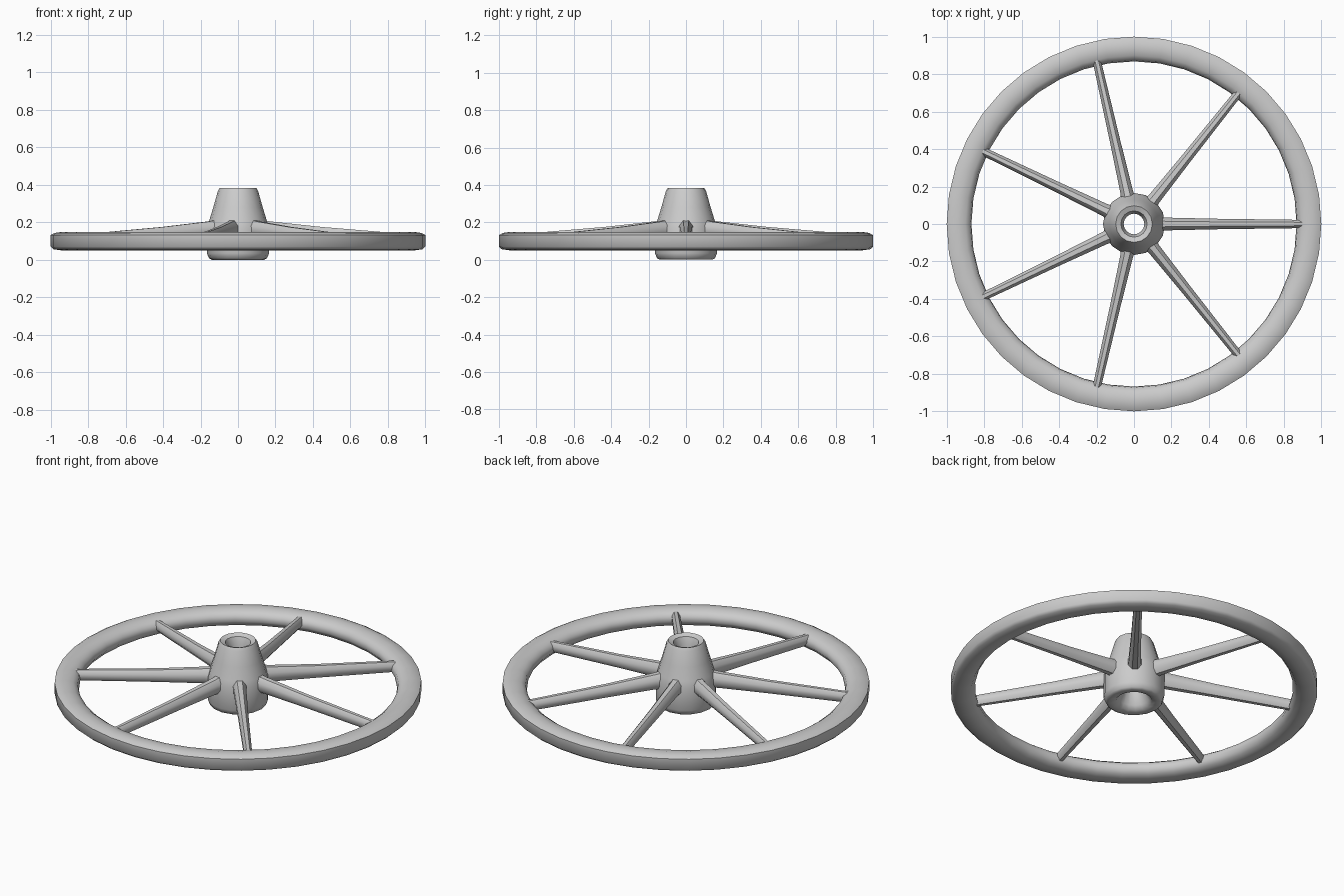
import bpy, bmesh, math

if "Cube" in bpy.data.objects:
    bpy.data.objects.remove(bpy.data.objects["Cube"])


def finish(name, bm, angle):
    bmesh.ops.recalc_face_normals(bm, faces=bm.faces)
    mesh = bpy.data.meshes.new(name)
    bm.to_mesh(mesh)
    bm.free()
    obj = bpy.data.objects.new(name, mesh)
    bpy.context.collection.objects.link(obj)
    bpy.ops.object.select_all(action='DESELECT')
    obj.select_set(True)
    bpy.context.view_layer.objects.active = obj
    bpy.ops.object.shade_smooth_by_angle(angle=math.radians(angle))
    return obj


def skin(bm, rings, close_ends):
    """Join rings of points with quads; wrap round, or cap both ends."""
    rows = [[bm.verts.new(p) for p in ring] for ring in rings]
    n = len(rows[0])
    pairs = list(zip(rows, rows[1:]))
    if not close_ends:
        pairs.append((rows[-1], rows[0]))
    for a, b in pairs:
        for i in range(n):
            j = (i + 1) % n
            bm.faces.new((a[i], a[j], b[j], b[i]))
    if close_ends:
        bm.faces.new(rows[0])
        bm.faces.new(rows[-1])


def lathe(name, profile, sides, angle):
    """Revolve a closed (radius, z) profile about z."""
    bm = bmesh.new()
    rings = []
    for k in range(sides):
        a = math.tau * k / sides
        rings.append([(r * math.cos(a), r * math.sin(a), z) for r, z in profile])
    skin(bm, rings, False)
    return finish(name, bm, angle)


# Rim with a rounded section
lathe("rim", [(0.868, 0.09), (0.875, 0.122), (0.90, 0.14), (0.94, 0.149),
              (0.98, 0.143), (1.0, 0.132), (1.0, 0.07), (0.985, 0.056),
              (0.935, 0.049), (0.89, 0.059)], 40, 50)

# Conical hub with an open bore
lathe("hub", [(0.055, 0.33), (0.07, 0.372), (0.098, 0.383), (0.108, 0.365),
              (0.132, 0.28), (0.155, 0.205), (0.166, 0.17), (0.166, 0.035),
              (0.155, 0.008), (0.14, 0.0), (0.10, 0.008), (0.085, 0.03),
              (0.055, 0.09)], 16, 45)

# Seven tapering spokes: radius, centre height, half width, half height
SECTIONS = [(0.10, 0.165, 0.042, 0.052), (0.18, 0.16, 0.034, 0.044),
            (0.45, 0.139, 0.028, 0.036), (0.90, 0.108, 0.022, 0.03)]
for s in range(7):
    a = math.tau * s / 7
    c, d = math.cos(a), math.sin(a)
    rings = []
    for r, z, w, h in SECTIONS:
        ring = []
        for k in range(8):
            t = math.tau * (k + 0.5) / 8
            u, v = 1.08 * w * math.cos(t), 1.08 * h * math.sin(t)
            ring.append((r * c - u * d, r * d + u * c, z + v))
        rings.append(ring)
    bm = bmesh.new()
    skin(bm, rings, True)
    finish(f"spoke_{s + 1}", bm, 50)
